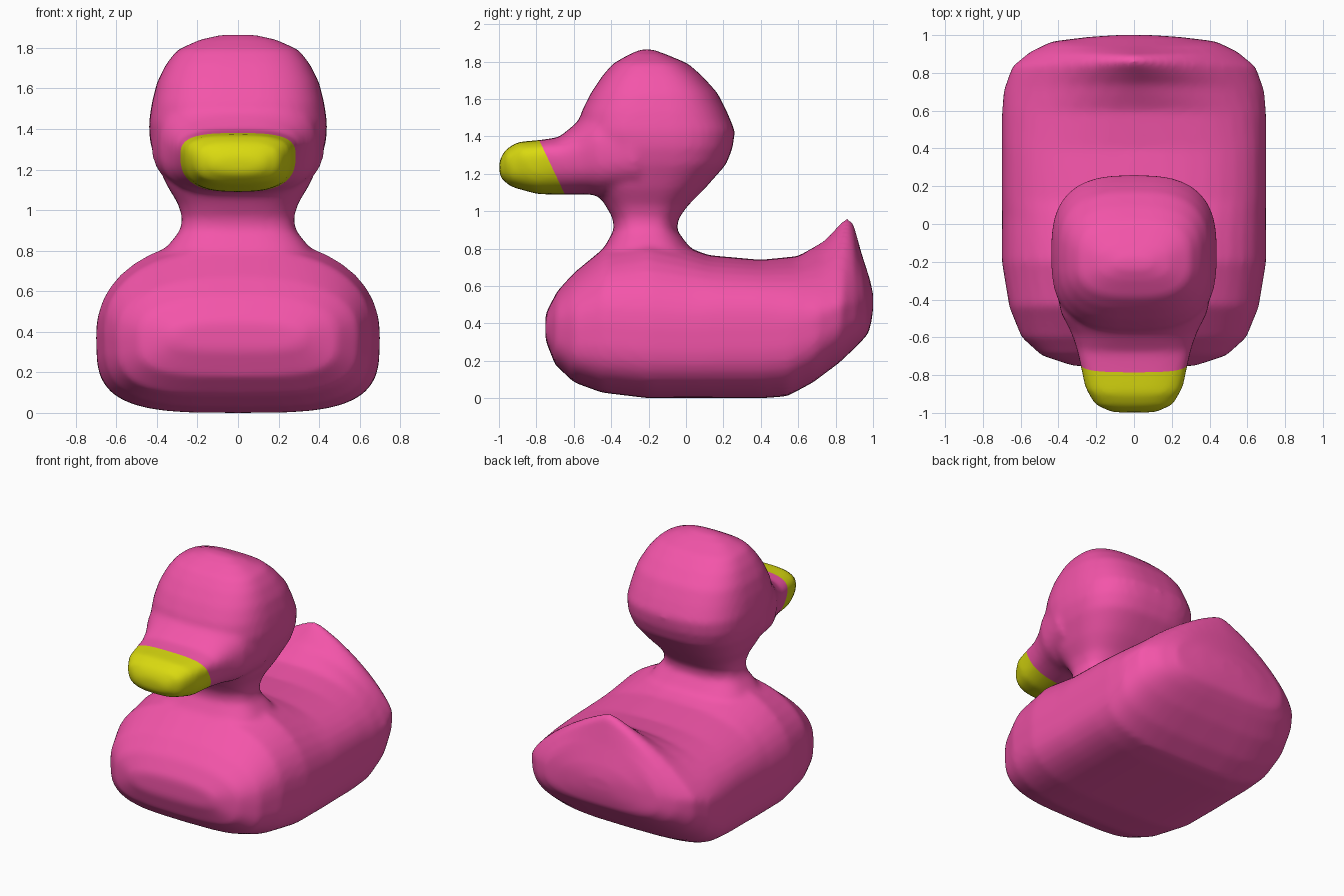
import bpy, bmesh, math
from mathutils import Vector

if "Cube" in bpy.data.objects:
    bpy.data.objects.remove(bpy.data.objects["Cube"])


def spow(v, e):
    return math.copysign(abs(v) ** e, v)


def loft(bm, rings, n_low, segs=40):
    """Skin tilted superellipse rings: (top_y, top_z, low_y, low_z, half_width, widest_fraction, n_top)."""
    loops = []
    for ty, tz, ly, lz, w, f, n_top in rings:
        top, low = Vector((0, ty, tz)), Vector((0, ly, lz))
        mid = low.lerp(top, f)
        loop = []
        for i in range(segs):
            a = math.tau * i / segs
            c, s = math.cos(a), math.sin(a)
            e = 2 / (n_top if s > 0 else n_low)
            p = mid.lerp(top if s > 0 else low, abs(s) ** e)
            p.x = w * spow(c, e)
            loop.append(bm.verts.new(p))
        loops.append(loop)
    for a, b in zip(loops, loops[1:]):
        for i in range(segs):
            j = (i + 1) % segs
            bm.faces.new((a[i], a[j], b[j], b[i]))
    bm.faces.new(loops[0][::-1])
    bm.faces.new(loops[-1])


bm = bmesh.new()

# Body with upturned tail, lofted front to back
loft(bm, [
    (-.752, .45, -.752, .31, .32, .5, 2.5),
    (-.69, .57, -.70, .18, .49, .5, 2.5),
    (-.60, .67, -.60, .085, .595, .5, 2.4),
    (-.43, .81, -.45, .03, .66, .48, 2.3),
    (-.20, .87, -.20, .0, .70, .44, 2.2),
    (.00, .81, .10, .0, .70, .46, 2.3),
    (.12, .765, .20, .0, .70, .5, 2.5),
    (.40, .74, .40, .0, .70, .52, 2.6),
    (.60, .76, .54, .01, .70, .52, 2.2),
    (.74, .84, .68, .085, .69, .47, 1.6),
    (.855, .965, .82, .19, .645, .4, 1.25),
    (.89, .95, .92, .285, .55, .33, 1.3),
    (.94, .77, .975, .345, .44, .4, 1.7),
    (.985, .63, .992, .41, .25, .5, 2),
    (1.0, .56, 1.0, .47, .1, .5, 2)], 3.5)

# Neck and head, lofted upwards: z, front y, back y, half width
head = [(.70, -.50, .10, .42), (.82, -.43, .01, .35), (.90, -.385, -.05, .285),
        (.96, -.39, -.04, .275), (1.03, -.43, .01, .295), (1.12, -.49, .10, .35),
        (1.25, -.52, .215, .41), (1.34, -.55, .25, .435), (1.43, -.58, .262, .44),
        (1.53, -.56, .22, .425), (1.63, -.51, .17, .40), (1.72, -.45, .09, .355),
        (1.79, -.39, .01, .30), (1.84, -.30, -.11, .19), (1.865, -.24, -.18, .08)]
loft(bm, [(yb, z, yf, z, w, .5, 2.8) for z, yf, yb, w in head], 2.8)

# Cheeks running forward into the bill
loft(bm, [
    (-.30, 1.58, -.25, 1.09, .43, .5, 2.5),
    (-.50, 1.56, -.45, 1.075, .385, .5, 2.5),
    (-.60, 1.46, -.51, 1.09, .34, .5, 2.7),
    (-.68, 1.395, -.57, 1.09, .31, .6, 3),
    (-.785, 1.38, -.65, 1.09, .285, .65, 3),
    (-.90, 1.37, -.79, 1.09, .26, .6, 3),
    (-.965, 1.33, -.935, 1.13, .21, .55, 2.8),
    (-1.0, 1.27, -.995, 1.18, .12, .5, 2.5)], 2.8)

bmesh.ops.recalc_face_normals(bm, faces=bm.faces)
mesh = bpy.data.meshes.new("blend_source")
bm.to_mesh(mesh)
bm.free()

# Fuse the overlapping lofts into one soft skin
src = bpy.data.objects.new("blend_source", mesh)
bpy.context.collection.objects.link(src)
rem = src.modifiers.new("fuse", 'REMESH')
rem.mode = 'VOXEL'
rem.voxel_size = 0.02
smo = src.modifiers.new("soften", 'SMOOTH')
smo.factor = 0.5
smo.iterations = 8
skin = bpy.data.meshes.new_from_object(src.evaluated_get(bpy.context.evaluated_depsgraph_get()))
bpy.data.objects.remove(src)

# Cut along the slanted colour border and split into body and bill
cut_co, cut_no = Vector((0, -.785, 1.38)), Vector((0, -.285, -.135)).normalized()


def part(name, colour, keep_bill):
    b = bmesh.new()
    b.from_mesh(skin)
    near = [f for f in b.faces if f.calc_center_median().z > 1.0]
    geom = near + list({e for f in near for e in f.edges}) + list({v for f in near for v in f.verts})
    bmesh.ops.bisect_plane(b, geom=geom, plane_co=cut_co, plane_no=cut_no)
    drop = []
    for f in b.faces:
        c = f.calc_center_median()
        in_bill = c.z > 1.0 and (c - cut_co).dot(cut_no) > 0
        f.smooth = True
        if in_bill != keep_bill:
            drop.append(f)
    bmesh.ops.delete(b, geom=drop, context='FACES')
    me = bpy.data.meshes.new(name)
    b.to_mesh(me)
    b.free()
    mat = bpy.data.materials.new(name + "_colour")
    mat.diffuse_color = colour
    mat.use_nodes = True
    mat.node_tree.nodes["Principled BSDF"].inputs["Base Color"].default_value = mat.diffuse_color
    me.materials.append(mat)
    bpy.context.collection.objects.link(bpy.data.objects.new(name, me))


part("body", (0.9, 0.09, 0.4, 1), False)
part("bill", (0.7, 0.7, 0.005, 1), True)
